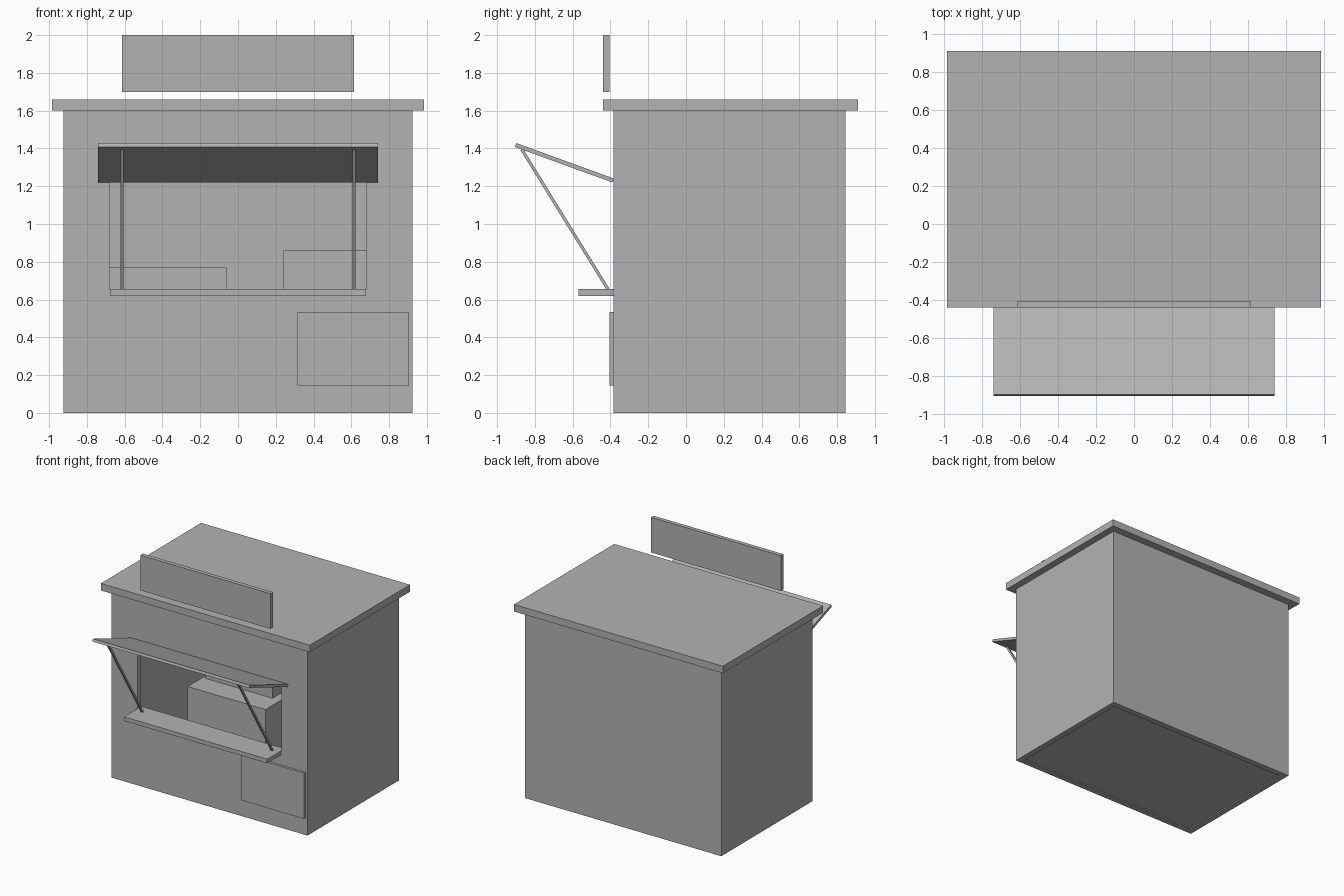
import bpy, math
from mathutils import Vector

if "Cube" in bpy.data.objects:
    bpy.data.objects.remove(bpy.data.objects["Cube"])

grey = bpy.data.materials.new("plain_grey")
grey.diffuse_color = (0.45, 0.45, 0.45, 1)
grey.use_nodes = True
grey.node_tree.nodes["Principled BSDF"].inputs["Base Color"].default_value = grey.diffuse_color


def box(name, x, y, z):
    """Box from (min, max) ranges on each axis."""
    lo, hi = Vector((x[0], y[0], z[0])), Vector((x[1], y[1], z[1]))
    bpy.ops.mesh.primitive_cube_add(size=1, location=(lo + hi) / 2)
    ob = bpy.context.object
    ob.name = name
    ob.scale = hi - lo
    bpy.ops.object.transform_apply(location=False, rotation=False, scale=True)
    ob.data.materials.append(grey)
    return ob


def slab(name, x, a, b, thick):
    """Straight bar or board running between two (y, z) points."""
    dy, dz = b[0] - a[0], b[1] - a[1]
    length = math.hypot(dy, dz)
    ob = box(name, x, (-length / 2, length / 2), (-thick / 2, thick / 2))
    ob.rotation_euler.x = math.atan2(dz, dy)
    ob.location.y, ob.location.z = (a[0] + b[0]) / 2, (a[1] + b[1]) / 2
    return ob


# Hollow booth with a serving hatch
WALL = 0.05
body = box("booth_walls", (-0.925, 0.925), (-0.385, 0.845), (0, 1.6))
room = box("room_cutter", (-0.925 + WALL, 0.925 - WALL),
           (-0.385 + WALL, 0.845 - WALL), (-0.1, 1.7))
hatch = box("hatch_cutter", (-0.68, 0.68), (-0.5, -0.2), (0.655, 1.235))
for cutter in (room, hatch):
    mod = body.modifiers.new(cutter.name, 'BOOLEAN')
    mod.operation = 'DIFFERENCE'
    mod.solver = 'EXACT'
    mod.object = cutter
bpy.ops.object.select_all(action='DESELECT')
body.select_set(True)
bpy.context.view_layer.objects.active = body
bpy.ops.object.convert(target='MESH')
for cutter in (room, hatch):
    bpy.data.objects.remove(cutter)

box("floor", (-0.875, 0.875), (-0.335, 0.795), (0.01, 0.04))
box("roof", (-0.985, 0.985), (-0.44, 0.91), (1.6, 1.66))
box("sign_board", (-0.613, 0.613), (-0.44, -0.405), (1.7, 2.0))
box("front_panel", (0.315, 0.905), (-0.405, -0.385), (0.145, 0.535))

# Serving shelf, raised shutter and its two props
box("serving_shelf", (-0.675, 0.675), (-0.57, -0.385), (0.62, 0.655))
slab("shutter", (-0.74, 0.74), (-0.902, 1.418), (-0.385, 1.23), 0.022)
for side, x in (("left", -0.613), ("right", 0.613)):
    slab(side + "_prop", (x - 0.008, x + 0.008), (-0.87, 1.395), (-0.413, 0.655), 0.016)

# Furniture inside
box("back_counter", (-0.72, 0.015), (0.35, 0.795), (0.04, 0.55))
box("counter_appliance", (-0.69, -0.06), (0.55, 0.78), (0.55, 0.77))
box("cabinet", (0.24, 0.86), (0.3, 0.795), (0.04, 0.86))
